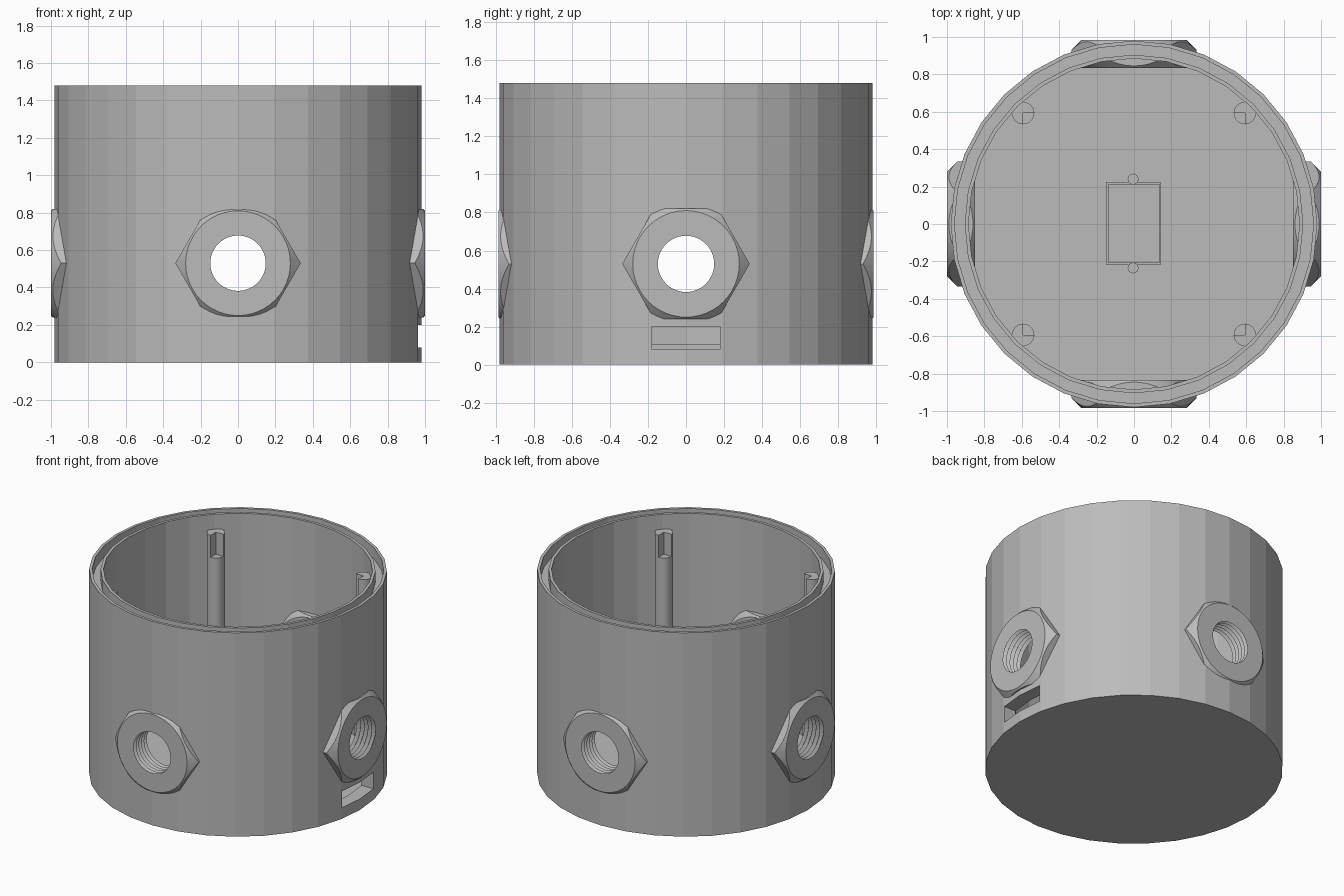
import bpy, bmesh, math
from mathutils import Matrix, Vector

if "Cube" in bpy.data.objects:
    bpy.data.objects.remove(bpy.data.objects["Cube"])

grey = bpy.data.materials.new("plain grey")
grey.diffuse_color = (0.5, 0.5, 0.5, 1)
grey.use_nodes = True
grey.node_tree.nodes["Principled BSDF"].inputs["Base Color"].default_value = grey.diffuse_color


def add_object(name, bm):
    bmesh.ops.recalc_face_normals(bm, faces=bm.faces[:])
    mesh = bpy.data.meshes.new(name)
    bm.to_mesh(mesh)
    bm.free()
    mesh.materials.append(grey)
    ob = bpy.data.objects.new(name, mesh)
    bpy.context.collection.objects.link(ob)
    return ob


def lathe(name, profile, sides, phase=0.0, closed=False):
    """Turn an (r, z) profile about z; closed joins the last point to the first."""
    bm = bmesh.new()
    rings = []
    for i in range(sides):
        a = phase + math.tau * i / sides
        rings.append([bm.verts.new((r * math.cos(a), r * math.sin(a), z)) for r, z in profile])
    n = len(profile)
    for i in range(sides):
        p, q = rings[i], rings[(i + 1) % sides]
        for j in range(n if closed else n - 1):
            k = (j + 1) % n
            bm.faces.new((p[j], q[j], q[k], p[k]))
    bmesh.ops.remove_doubles(bm, verts=bm.verts[:], dist=1e-5)
    return add_object(name, bm)


def box(name, lo, hi):
    lo, hi = Vector(lo), Vector(hi)
    bm = bmesh.new()
    bmesh.ops.create_cube(bm, size=1, matrix=Matrix.Translation((lo + hi) / 2)
                          @ Matrix.Diagonal((*(hi - lo), 1)))
    return add_object(name, bm)


def boolean(ob, tool, operation):
    """Apply a boolean and discard the tool object."""
    mod = ob.modifiers.new("cut", 'BOOLEAN')
    mod.operation, mod.object, mod.solver = operation, tool, 'EXACT'
    dg = bpy.context.evaluated_depsgraph_get()
    dg.update()
    mesh = bpy.data.meshes.new_from_object(ob.evaluated_get(dg))
    ob.modifiers.clear()
    ob.data = mesh
    bpy.data.objects.remove(tool)


# Cup with a groove in its rim
cup = lathe("cup", [(0, 0), (.98, 0), (.98, 1.48), (.96, 1.48), (.96, 1.40), (.905, 1.40),
                    (.905, 1.48), (.885, 1.48), (.885, .075), (0, .075)], 32)

# Rectangular slot low in the right wall
boolean(cup, box("slot_cutter", (.8, -.18, .08), (1.1, .18, .20)), 'DIFFERENCE')

# Hexagonal nuts with chamfered ends and threaded bores, set in the wall on four sides
T, PITCHES = .15, 5
bore = []
for i in range(PITCHES):
    z = -T + T * i / PITCHES
    bore += [(.148, z), (.17, z + T / PITCHES / 2)]
bore.append((.148, 0))
ring = bore + [(.28, 0), (.345, -.065), (.345, -.085), (.28, -T)]
for name, angle, reach in (("right", 0, 1.0), ("back", 90, .985),
                           ("left", 180, 1.0), ("front", 270, .985)):
    place = (Matrix.Rotation(math.radians(angle), 4, 'Z') @ Matrix.Translation((reach, 0, .53))
             @ Matrix.Rotation(math.pi / 2, 4, 'Y'))
    nut = lathe(name + "_nut", ring, 48, closed=True)
    hexagon = lathe("hexagon", [(0, -.2), (.335, -.2), (.335, .05), (0, .05)], 6, math.pi / 6)
    boolean(nut, hexagon, 'INTERSECT')
    nut.data.transform(place)
    hole = lathe("hole_cutter", [(0, -.3), (.2, -.3), (.2, .1), (0, .1)], 32)
    hole.data.transform(place)
    boolean(cup, hole, 'DIFFERENCE')
    bpy.ops.object.select_all(action='DESELECT')
    nut.select_set(True)
    bpy.context.view_layer.objects.active = nut
    bpy.ops.object.shade_smooth_by_angle(angle=math.radians(30))

# Four posts, each with a quarter notched out of its top towards the centre
for sx in (-1, 1):
    for sy in (-1, 1):
        post = lathe("post", [(0, .05), (.06, .05), (.06, 1.37), (0, 1.37)], 24)
        notch = box("notch_cutter", (min(0, -sx * .1), min(0, -sy * .1), 1.21),
                    (max(0, -sx * .1), max(0, -sy * .1), 1.5))
        boolean(post, notch, 'DIFFERENCE')
        post.data.transform(Matrix.Translation((sx * .593, sy * .593, 0)))

# Low mounting plate on the floor with a pin at each end
box("plate_base", (-.15, -.22, .06), (.143, .225, .09))
box("plate_top", (-.14, -.205, .085), (.138, .21, .105))
for y in (-.235, .24):
    pin = lathe("pin", [(0, .06), (.029, .06), (.029, .12), (0, .12)], 16)
    pin.data.transform(Matrix.Translation((-.005, y, 0)))
